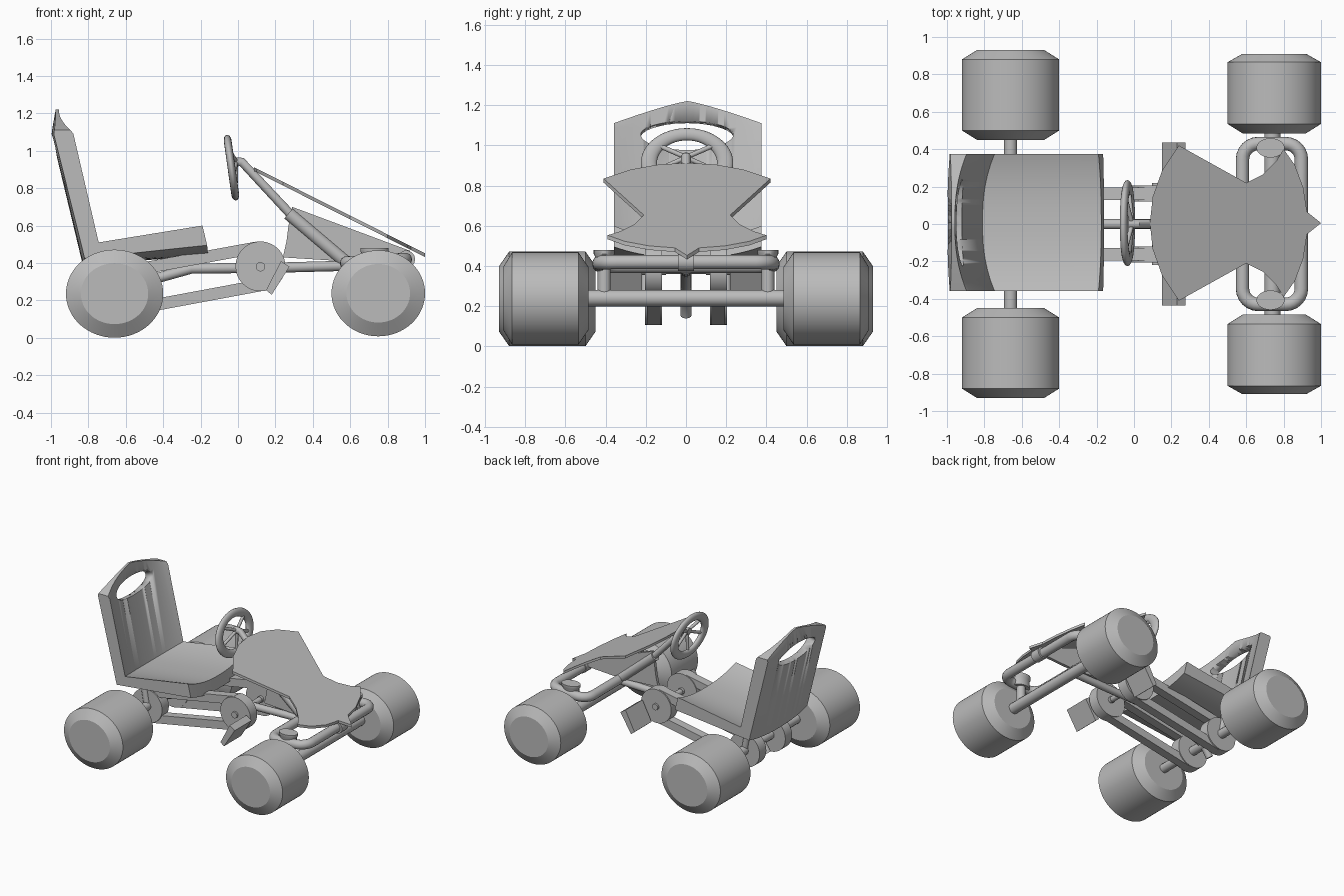
import bpy, bmesh, math
from mathutils import Vector

if "Cube" in bpy.data.objects:
    bpy.data.objects.remove(bpy.data.objects["Cube"])

grey = bpy.data.materials.new("plain grey")
grey.diffuse_color = (0.5, 0.5, 0.5, 1)
grey.use_nodes = True
grey.node_tree.nodes["Principled BSDF"].inputs["Base Color"].default_value = grey.diffuse_color


def finish(ob, name, angle=35):
    ob.name = name
    ob.data.materials.clear()
    ob.data.materials.append(grey)
    bpy.ops.object.select_all(action='DESELECT')
    ob.select_set(True)
    bpy.context.view_layer.objects.active = ob
    bpy.ops.object.shade_smooth_by_angle(angle=math.radians(angle))
    return ob


def from_bm(bm, name, angle=35):
    bmesh.ops.recalc_face_normals(bm, faces=bm.faces)
    me = bpy.data.meshes.new(name)
    bm.to_mesh(me)
    bm.free()
    ob = bpy.data.objects.new(name, me)
    bpy.context.collection.objects.link(ob)
    return finish(ob, name, angle)


def loft(name, rings, angle=35):
    """Skin a list of closed rings and cap both ends."""
    bm = bmesh.new()
    vs = [[bm.verts.new(p) for p in r] for r in rings]
    n = len(rings[0])
    for a, b in zip(vs, vs[1:]):
        for i in range(n):
            bm.faces.new((a[i], a[(i + 1) % n], b[(i + 1) % n], b[i]))
    bm.faces.new(vs[0])
    bm.faces.new(vs[-1])
    return from_bm(bm, name, angle)


def plate(name, xz, y0, y1):
    """Side-view outline extruded across y."""
    return loft(name, [[(x, y, z) for x, z in xz] for y in (y0, y1)])


def lathe_y(name, cx, cz, prof, squash=1.0, n=64):
    """Turned shape along y; prof is (y, radius)."""
    return loft(name, [[(cx + r * math.cos(2 * math.pi * i / n), y,
                         cz + squash * r * math.sin(2 * math.pi * i / n))
                        for i in range(n)] for y, r in prof], 25)


def tube(name, pts, r, cyclic=False):
    cu = bpy.data.curves.new(name, 'CURVE')
    cu.dimensions = '3D'
    cu.bevel_depth = r
    cu.bevel_resolution = 5
    cu.use_fill_caps = True
    sp = cu.splines.new('POLY')
    sp.points.add(len(pts) - 1)
    for p, q in zip(sp.points, pts):
        p.co = (*q, 1)
    sp.use_cyclic_u = cyclic
    ob = bpy.data.objects.new(name, cu)
    bpy.context.collection.objects.link(ob)
    bpy.ops.object.select_all(action='DESELECT')
    ob.select_set(True)
    bpy.context.view_layer.objects.active = ob
    bpy.ops.object.convert(target='MESH')
    return finish(bpy.context.object, name)


# wheels
for s, side in ((1, "left"), (-1, "right")):
    lathe_y("rear_wheel_" + side, -0.66, 0.236,
            [(s * 0.45, 0.18), (s * 0.50, 0.26), (s * 0.88, 0.26), (s * 0.93, 0.18)], 0.905)
    lathe_y("front_wheel_" + side, 0.75, 0.238,
            [(s * 0.485, 0.17), (s * 0.535, 0.25), (s * 0.865, 0.25), (s * 0.91, 0.17)], 0.92)

# axles
tube("rear_axle", [(-0.66, -0.47, 0.24), (-0.66, 0.47, 0.24)], 0.035)
tube("front_axle", [(0.74, -0.5, 0.24), (0.74, 0.5, 0.24)], 0.042)

# dished seat: side outline blended into the centre outline
side = [(-0.895, 1.11), (-0.88, 1.09), (-0.745, 0.51), (-0.19, 0.60),
        (-0.165, 0.495), (-0.82, 0.425), (-0.985, 1.09), (-0.982, 1.11)]
mid = [(-0.958, 1.11), (-0.945, 1.09), (-0.81, 0.46), (-0.175, 0.535),
       (-0.16, 0.44), (-0.83, 0.39), (-0.998, 1.09), (-0.975, 1.11)]
W = 0.367
rings = []
for i in range(25):
    t = -1 + i / 12
    d = 1 - abs(t) ** 2.4
    ring = []
    for k, (a, b) in enumerate(zip(side, mid)):
        lift = 0.11 * (1 - abs(t) ** 1.2) if k in (0, 7) else 0
        ring.append((a[0] + (b[0] - a[0]) * d, 0.008 + t * W, a[1] + (b[1] - a[1]) * d + lift))
    rings.append(ring)
seat = loft("seat", rings, 30)

# oval opening in the backrest
n = 48
tilt = Vector((0.97, 0, 0.22))
oval = []
for k in (-0.25, 0.25):
    oval.append([Vector((-0.95, 0.23 * math.cos(2 * math.pi * i / n) + 0.005,
                         1.045 + 0.075 * math.sin(2 * math.pi * i / n))) + tilt * k
                 for i in range(n)])
cutter = loft("oval_cutter", oval)
cutter.hide_render = True
cut = seat.modifiers.new("opening", 'BOOLEAN')
cut.operation = 'DIFFERENCE'
cut.solver = 'EXACT'
cut.object = cutter
bpy.context.view_layer.objects.active = seat
bpy.ops.object.select_all(action='DESELECT')
seat.select_set(True)
bpy.ops.object.modifier_apply(modifier=cut.name)
bpy.data.objects.remove(cutter)

# front bumper loop with rounded corners
loop = []
for cx, cy, a0 in ((0.81, 0.345, 0), (0.665, 0.345, 90), (0.665, -0.345, 180), (0.81, -0.345, 270)):
    for j in range(7):
        a = math.radians(a0 + 15 * j)
        x = cx + 0.085 * math.cos(a)
        loop.append((x, cy + 0.085 * math.sin(a), 0.40 + (x - 0.58) * 0.06))
tube("bumper_loop", loop, 0.036, True)
tube("bumper_clamp", [(0.90, -0.04, 0.42), (0.90, 0.04, 0.42)], 0.047)

# kingpins
for s, nm in ((1, "left"), (-1, "right")):
    cap = []
    for z, k in ((0.385, 0.9), (0.45, 0.9), (0.46, 1.0), (0.48, 1.0)):
        cap.append([(0.73 + 0.075 * k * math.cos(2 * math.pi * i / 32),
                     s * 0.407 + 0.052 * k * math.sin(2 * math.pi * i / 32), z) for i in range(32)])
    loft("kingpin_cap_" + nm, cap)
    tube("kingpin_" + nm, [(0.735, s * 0.407, 0.23), (0.735, s * 0.407, 0.40)], 0.033)

# main frame tube
tube("frame_tube", [(0.58, 0, 0.385), (0.2, 0, 0.375), (-0.25, 0, 0.37), (-0.5, 0, 0.30),
                    (-0.66, 0, 0.24), (-0.72, 0, 0.155)], 0.028)
for s in (1, -1):
    tube("seat_post", [(-0.66, s * 0.2, 0.24), (-0.7, s * 0.2, 0.46)], 0.025)

# steering column, hub and wheel
tube("column_sleeve", [(0.27, 0, 0.665), (0.60, 0, 0.385)], 0.036)
tube("steering_column", [(-0.03, 0, 0.94), (0.02, 0, 0.94), (0.30, 0, 0.64)], 0.025)
tilt_a = math.radians(-98)
bpy.ops.mesh.primitive_torus_add(location=(-0.035, 0.005, 0.91), rotation=(0, tilt_a, 0),
                                 major_radius=0.19, minor_radius=0.04,
                                 major_segments=64, minor_segments=16)
wheel = bpy.context.object
wheel.scale = (0.77, 1, 0.52)
finish(wheel, "steering_wheel")
for deg in (40, 140, 200, 270, 340):
    a = math.radians(deg)
    z = 0.145 * math.sin(a)
    tube("steering_spoke", [(-0.01, 0, 0.94), (-0.035 - 0.14 * z, 0.19 * math.cos(a), 0.91 + z)], 0.012)

# flat front fairing
half = [(0.10, 0.14), (0.15, 0.28), (0.24, 0.415), (0.42, 0.315), (0.60, 0.215), (0.69, 0.26),
        (0.76, 0.33), (0.80, 0.395), (0.86, 0.31), (0.905, 0.19), (0.925, 0.06)]
outline = [(0.085, 0)] + half + [(1.0, 0)] + [(x, -y) for x, y in reversed(half)]
loft("fairing", [[(x, y + 0.005, 0.955 - 0.503 * x - dz) for x, y in outline] for dz in (0, 0.02)])

# fairing support plate
plate("fairing_support", [(0.29, 0.70), (0.92, 0.465), (0.92, 0.43), (0.56, 0.41), (0.24, 0.43),
                          (0.26, 0.52), (0.27, 0.60)], -0.012, 0.012)

# crank discs, chain bars and pedals on each side
for s, nm in ((1, "left"), (-1, "right")):
    lathe_y("crank_disc_" + nm, 0.12, 0.382, [(s * 0.12, 0.133), (s * 0.205, 0.133)])
    lathe_y("sprocket_disc_" + nm, -0.66, 0.24, [(s * 0.12, 0.133), (s * 0.205, 0.133)])
    tube("crank_boss_" + nm, [(0.12, s * 0.1, 0.38), (0.12, s * 0.22, 0.38)], 0.025)
    plate("upper_chain_bar_" + nm, [(-0.68, 0.372), (0.10, 0.515), (0.10, 0.45), (-0.68, 0.307)],
          s * 0.127, s * 0.195)
    plate("lower_chain_bar_" + nm, [(-0.64, 0.172), (0.14, 0.317), (0.14, 0.252), (-0.64, 0.107)],
          s * 0.127, s * 0.195)
    plate("pedal_" + nm, [(0.23, 0.41), (0.275, 0.38), (0.18, 0.23), (0.15, 0.255)],
          s * 0.22, s * 0.435)
tube("crank_shaft", [(0.12, -0.15, 0.38), (0.12, 0.15, 0.38)], 0.022)
